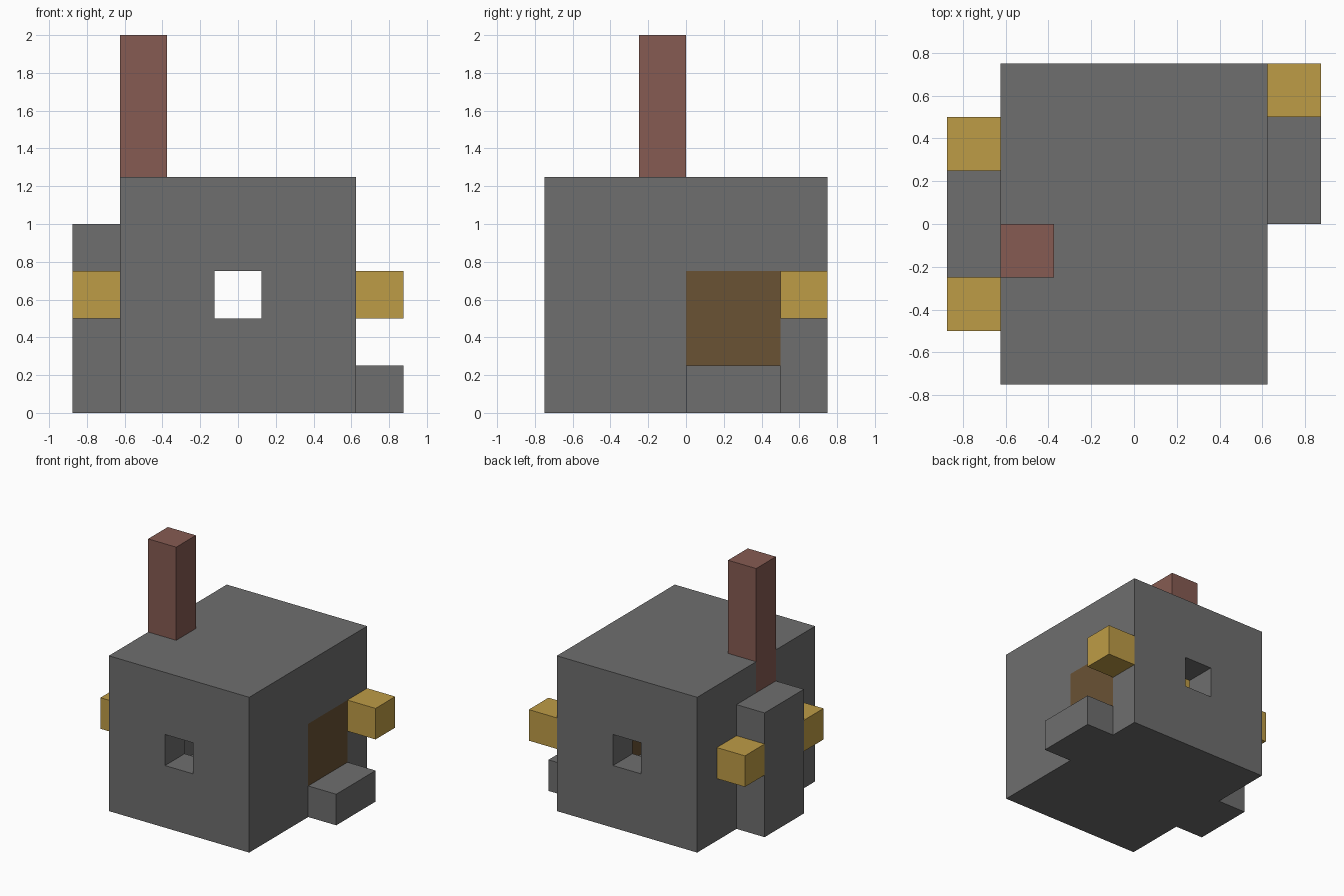
import bpy
import bmesh
from mathutils import Vector

U = 0.25  # block size: every part is measured in whole or half blocks

default = bpy.data.objects.get("Cube")
if default:
    bpy.data.objects.remove(default, do_unlink=True)


def material(name, rgb):
    mat = bpy.data.materials.new(name)
    mat.use_nodes = True
    colour = (*rgb, 1.0)
    mat.diffuse_color = colour
    mat.node_tree.nodes["Principled BSDF"].inputs["Base Color"].default_value = colour
    return mat


stone = material("grey stone", (0.156, 0.156, 0.156))
brick = material("red brick", (0.238, 0.105, 0.084))
glow = material("lamp yellow", (0.515, 0.332, 0.061))
wood = material("dark wood", (0.144, 0.084, 0.034))


def block(name, low, high, mat=None):
    """Box between two opposite corners given in blocks."""
    low, high = Vector(low) * U, Vector(high) * U
    bm = bmesh.new()
    bmesh.ops.create_cube(bm, size=1)
    bmesh.ops.scale(bm, vec=high - low, verts=bm.verts)
    bmesh.ops.translate(bm, vec=(low + high) / 2, verts=bm.verts)
    mesh = bpy.data.meshes.new(name)
    bm.to_mesh(mesh)
    bm.free()
    obj = bpy.data.objects.new(name, mesh)
    bpy.context.collection.objects.link(obj)
    if mat:
        mesh.materials.append(mat)
    return obj


def cut(target, low, high):
    """Carve a box out of the target."""
    cutter = block("cutter", low, high)
    cutter.hide_render = True
    mod = target.modifiers.new("cut", 'BOOLEAN')
    mod.operation = 'DIFFERENCE'
    mod.solver = 'EXACT'
    mod.object = cutter
    bpy.context.view_layer.objects.active = target
    bpy.ops.object.modifier_apply(modifier=mod.name)
    bpy.data.objects.remove(cutter, do_unlink=True)


# Hollow house with front and back windows, a doorway and a chimney slot
house = block("house_walls", (-2.5, -3, 0), (2.5, 3, 5), stone)
cut(house, (-1.5, -2, 1), (1.5, 2, 4))
cut(house, (-0.5, -4, 2), (0.5, 4, 3))
cut(house, (1.2, 0, 1), (3, 2, 3))
cut(house, (-3, -1, 4), (-1.5, 0, 6))

# Door flush with the wall, and its step
block("door", (1.5, 0, 1), (2.5, 2, 3), wood)
block("door_step", (2.5, 0, 0), (3.5, 2, 1), stone)

# Chimney and the hearth stack outside the wall
block("chimney", (-2.5, -1, 4), (-1.5, 0, 8), brick)
block("hearth_stack", (-3.5, -1, 0), (-2.5, 1, 4), stone)

# Lamps on the outside walls and under the ceiling
lamps = {
    "door_lamp": (2.5, 2, 2),
    "stack_lamp_back": (-3.5, 1, 2),
    "stack_lamp_front": (-3.5, -2, 2),
    "ceiling_lamp": (-1.5, 0, 3),
}
for name, corner in lamps.items():
    block(name, corner, Vector(corner) + Vector((1, 1, 1)), glow)
